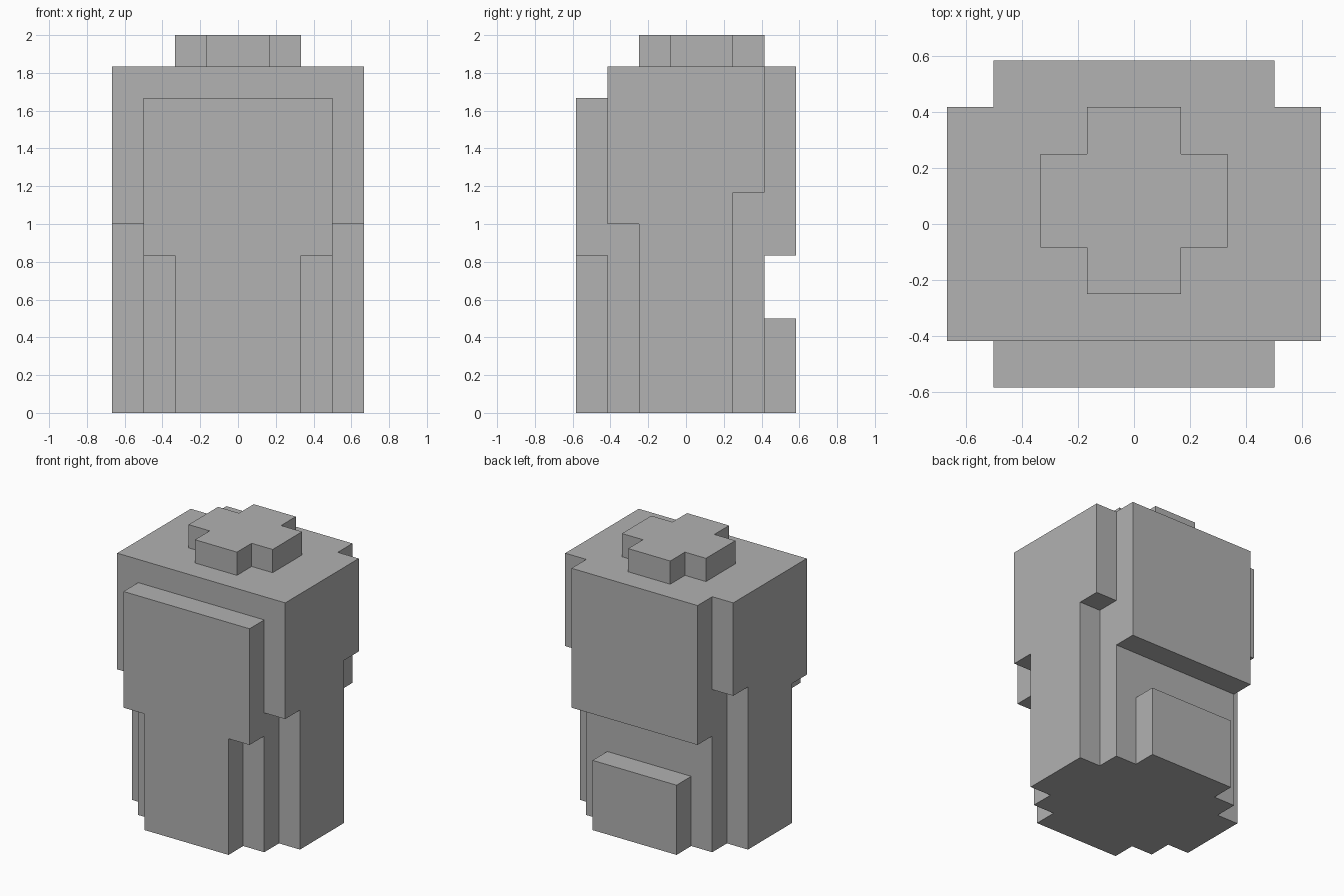
import bpy
import bmesh
from mathutils import Vector

cube = bpy.data.objects.get("Cube")
if cube:
    bpy.data.objects.remove(cube, do_unlink=True)

U = 1 / 6  # one block step

grey = bpy.data.materials.new("plain grey")
grey.use_nodes = True
colour = (0.445, 0.445, 0.445, 1)
grey.diffuse_color = colour
grey.node_tree.nodes["Principled BSDF"].inputs["Base Color"].default_value = colour


def prism(name, profile, axis, lo, hi):
    """Extrude a flat outline, in block steps, along the given axis from lo to hi."""
    place = {
        "x": lambda a, b: Vector((lo, a, b)),
        "y": lambda a, b: Vector((a, lo, b)),
        "z": lambda a, b: Vector((a, b, lo)),
    }[axis]
    step = Vector([(hi - lo) if axis == k else 0 for k in "xyz"])
    bm = bmesh.new()
    face = bm.faces.new([bm.verts.new(place(a, b) * U) for a, b in profile])
    grown = bmesh.ops.extrude_face_region(bm, geom=[face], use_keep_orig=True)
    moved = [v for v in grown["geom"] if isinstance(v, bmesh.types.BMVert)]
    bmesh.ops.translate(bm, verts=moved, vec=step * U)
    bmesh.ops.recalc_face_normals(bm, faces=bm.faces)
    mesh = bpy.data.meshes.new(name)
    bm.to_mesh(mesh)
    bm.free()
    mesh.materials.append(grey)
    obj = bpy.data.objects.new(name, mesh)
    bpy.context.collection.objects.link(obj)
    return obj


def rect(a0, a1, b0, b1):
    return [(a0, b0), (a1, b0), (a1, b1), (a0, b1)]


def mirrored(half):
    """Complete a right-hand outline across the vertical centre line."""
    return half + [(-a, b) for a, b in reversed(half)]


# Central block
prism("core", rect(-3, 3, -2.5, 2.5), "z", 0, 11)

# Stepped side slabs, wider at the top
side = [(-1.5, 0), (1.5, 0), (1.5, 7), (2.5, 7),
        (2.5, 11), (-2.5, 11), (-2.5, 6), (-1.5, 6)]
prism("left_side", side, "x", 3, 4)
prism("right_side", side, "x", -4, -3)

# Front panel, narrowing towards the base
prism("front_panel", mirrored([(2, 0), (2, 5), (3, 5), (3, 10)]), "y", -3.5, -2.5)

# Back panels
prism("upper_back_panel", rect(-3, 3, 5, 11), "y", 2.5, 3.5)
prism("lower_back_panel", rect(-2, 2, 0, 3), "y", 2.5, 3.5)

# Cross-shaped cap
cross = [(1, -1.5), (1, -0.5), (2, -0.5), (2, 1.5), (1, 1.5), (1, 2.5)]
prism("top_cap", mirrored(cross), "z", 11, 12)
